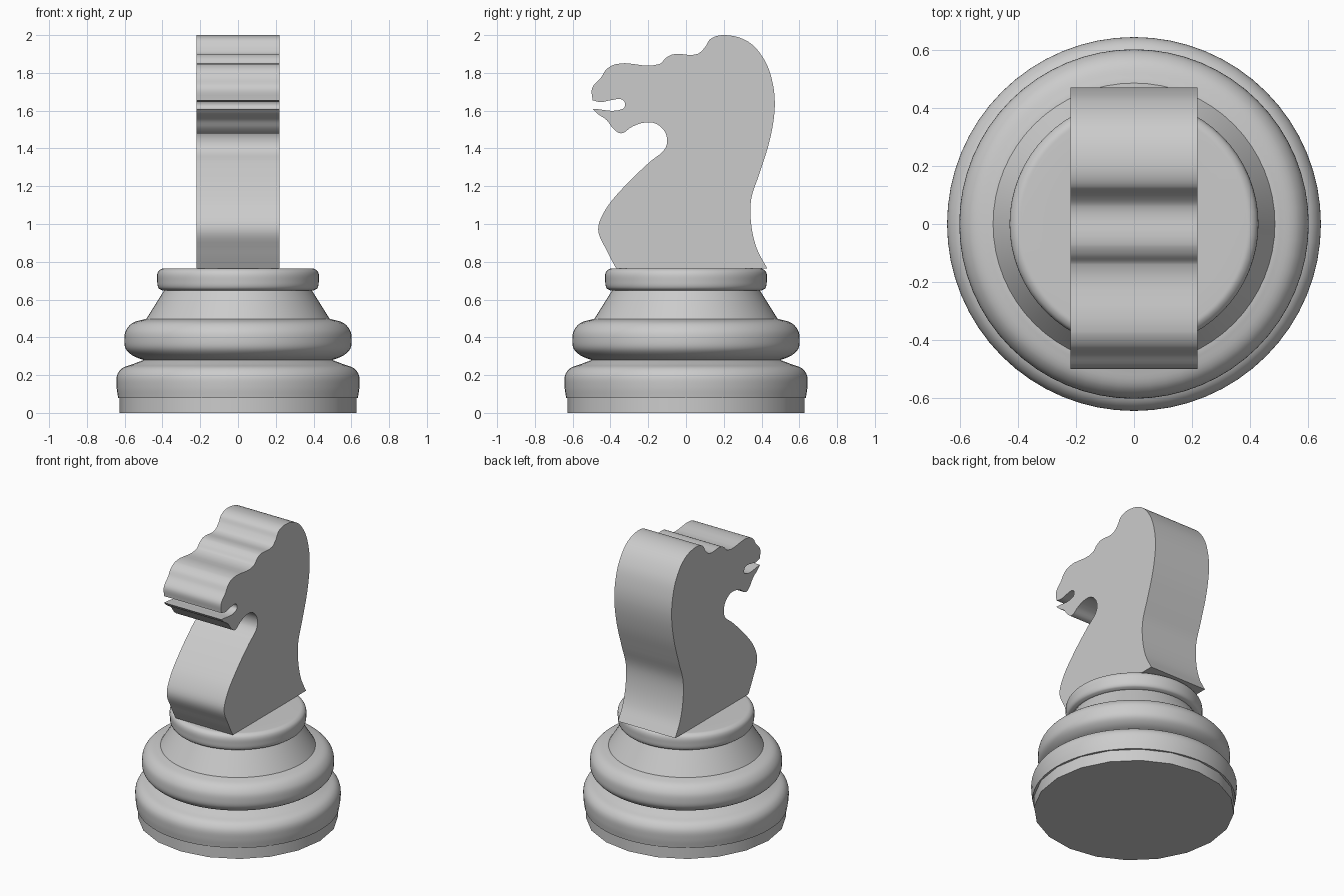
import bpy, bmesh, math
from mathutils import Vector
from mathutils.geometry import interpolate_bezier

cube = bpy.data.objects.get("Cube")
if cube:
    bpy.data.objects.remove(cube, do_unlink=True)

grey = bpy.data.materials.new("light grey")
grey.use_nodes = True
colour = (0.6, 0.6, 0.6, 1)
grey.diffuse_color = colour
grey.node_tree.nodes["Principled BSDF"].inputs["Base Color"].default_value = colour


def finish(name, bm, angle):
    """Turn a bmesh into a smooth-shaded object with sharp edges kept."""
    bmesh.ops.recalc_face_normals(bm, faces=bm.faces)
    mesh = bpy.data.meshes.new(name)
    bm.to_mesh(mesh)
    bm.free()
    mesh.materials.append(grey)
    obj = bpy.data.objects.new(name, mesh)
    bpy.context.collection.objects.link(obj)
    bpy.ops.object.select_all(action="DESELECT")
    obj.select_set(True)
    bpy.context.view_layer.objects.active = obj
    bpy.ops.object.shade_smooth_by_angle(angle=math.radians(angle))
    return obj


def smooth_run(points, steps=5):
    """Rounded path through points, straight at both ends."""
    pts = [Vector(p) for p in points]
    tangents = []
    for i, p in enumerate(pts):
        before = (p - pts[i - 1]).normalized() if i else Vector((0, 0))
        after = (pts[i + 1] - p).normalized() if i + 1 < len(pts) else Vector((0, 0))
        tangents.append((before + after).normalized())
    path = [pts[0]]
    for a, b, ta, tb in zip(pts, pts[1:], tangents, tangents[1:]):
        reach = (b - a).length / 3
        path += interpolate_bezier(a, a + ta * reach, b - tb * reach, b, steps + 1)[1:]
    return [Vector((p[0], p[1])) for p in path]


def lathe(name, runs, sides=64, angle=35):
    """Spin a (radius, height) profile made of smooth runs around z."""
    profile = []
    for run in runs:
        path = smooth_run(run)
        profile += path[1:] if profile else path
    bm = bmesh.new()
    verts = [bm.verts.new((r, 0, z)) for r, z in profile]
    edges = [bm.edges.new(pair) for pair in zip(verts, verts[1:])]
    bmesh.ops.spin(bm, geom=verts + edges, cent=(0, 0, 0), axis=(0, 0, 1),
                   angle=math.tau, steps=sides, use_duplicate=False)
    bmesh.ops.remove_doubles(bm, verts=bm.verts, dist=0.0005)
    finish(name, bm, angle)


# Faceted foot under the turned base
bm = bmesh.new()
bmesh.ops.create_cone(bm, cap_ends=True, segments=20, radius1=0.627,
                      radius2=0.627, depth=0.085)
bmesh.ops.translate(bm, verts=bm.verts, vec=(0, 0, 0.0425))
finish("foot", bm, 30)

# Turned base: three rounded rings and a sloping neck
lathe("lower_ring", [[(0, .08), (.635, .08)],
                     [(.635, .08), (.643, .14), (.64, .2), (.615, .235), (.56, .257), (.5, .28)],
                     [(.5, .28), (0, .28)]])
lathe("middle_ring", [[(0, .28), (.5, .28)],
                      [(.5, .28), (.56, .305), (.595, .34), (.602, .39), (.594, .435), (.56, .475), (.49, .497)],
                      [(.49, .497), (0, .497)]])
lathe("neck", [[(0, .49), (.49, .49)], [(.49, .49), (.39, .65)], [(.39, .65), (0, .65)]])
lathe("collar", [[(0, .648), (.4, .648)],
                 [(.4, .648), (.42, .66), (.428, .7), (.424, .745), (.405, .762), (.38, .765)],
                 [(.38, .765), (0, .765)]])

# Horse outline in (y, z), split into runs at its sharp corners
chest_and_jaw = [(-.37, .765), (-.42, .86), (-.465, .97), (-.43, 1.07), (-.325, 1.2),
                 (-.19, 1.33), (-.11, 1.4), (-.1, 1.45), (-.12, 1.5), (-.17, 1.535),
                 (-.23, 1.535), (-.285, 1.515), (-.345, 1.48), (-.385, 1.505),
                 (-.42, 1.55), (-.47, 1.585), (-.495, 1.61)]
mouth = [(-.495, 1.61), (-.335, 1.61), (-.322, 1.63), (-.335, 1.657), (-.4, 1.655),
         (-.45, 1.645), (-.495, 1.655)]
brow_and_back = [(-.495, 1.655), (-.497, 1.72), (-.45, 1.775), (-.42, 1.82), (-.37, 1.847),
                 (-.14, 1.847), (-.105, 1.88), (-.07, 1.898), (.06, 1.9), (.1, 1.935),
                 (.13, 1.98), (.2, 2), (.33, 1.965), (.42, 1.86), (.46, 1.74), (.47, 1.62),
                 (.445, 1.45), (.39, 1.27), (.345, 1.13), (.345, 1), (.375, .87), (.43, .765)]

# Horse: flat slab extruded across x
outline = []
for run in (chest_and_jaw, mouth, brow_and_back):
    outline += smooth_run(run)[:-1]
outline.append(Vector(brow_and_back[-1]))
half_width = 0.219
bm = bmesh.new()
side = bm.faces.new([bm.verts.new((-half_width, y, z)) for y, z in outline])
extruded = bmesh.ops.extrude_face_region(bm, geom=[side], use_keep_orig=True)
bmesh.ops.translate(bm, vec=(2 * half_width, 0, 0),
                    verts=[v for v in extruded["geom"] if isinstance(v, bmesh.types.BMVert)])
finish("horse", bm, 35)
